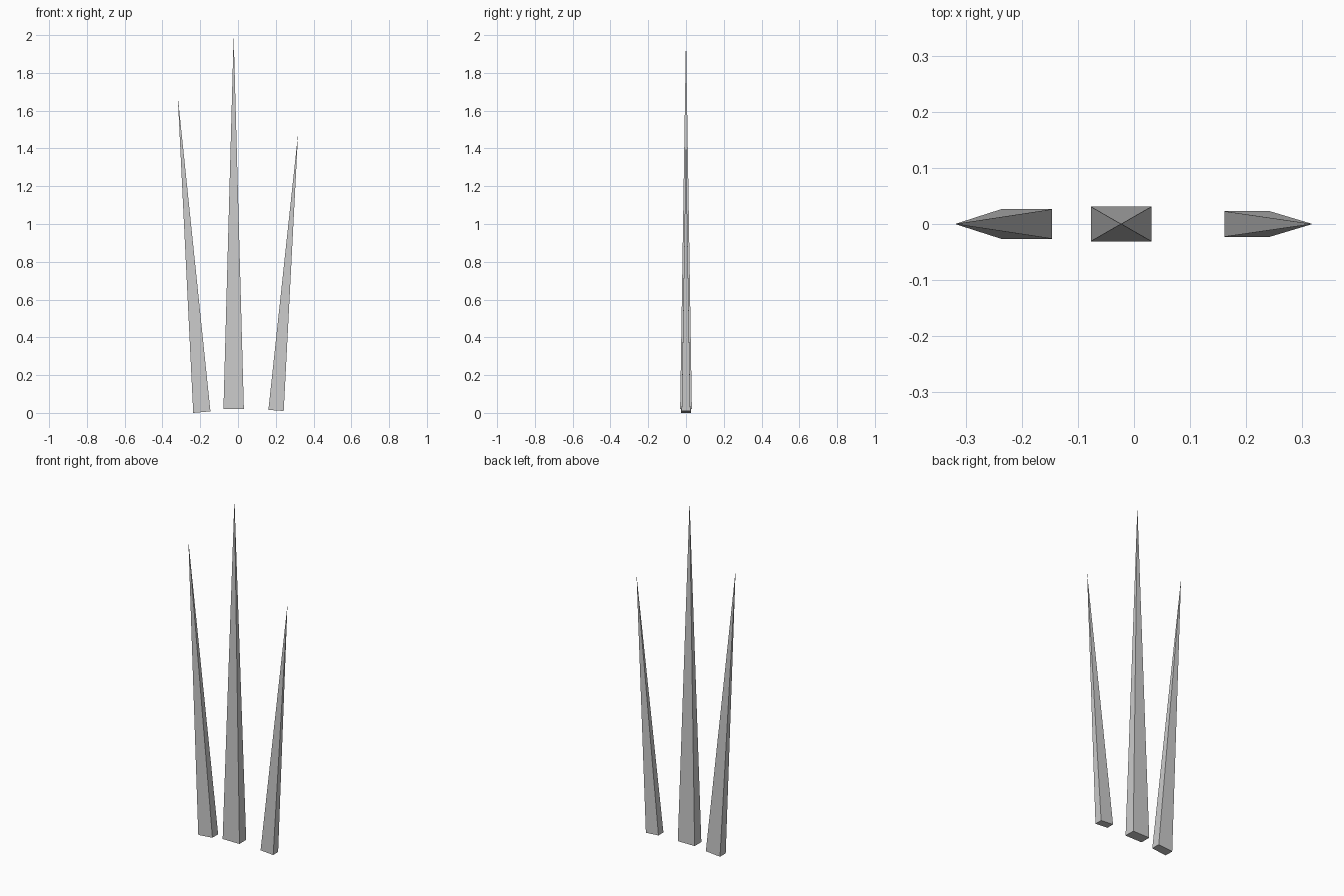
import bpy, bmesh

if "Cube" in bpy.data.objects:
    bpy.data.objects.remove(bpy.data.objects["Cube"])


def spike(name, left, right, apex, half_depth):
    """Four-sided spike: base edge from left to right (x, z), closing to an apex."""
    bm = bmesh.new()
    base = [bm.verts.new((x, y, z)) for (x, z), y in (
        (left, -half_depth), (right, -half_depth),
        (right, half_depth), (left, half_depth))]
    tip = bm.verts.new((apex[0], 0, apex[1]))
    bm.faces.new(base[::-1])
    for i in range(4):
        bm.faces.new((base[i], base[(i + 1) % 4], tip))
    bmesh.ops.recalc_face_normals(bm, faces=bm.faces)
    mesh = bpy.data.meshes.new(name)
    bm.to_mesh(mesh)
    bm.free()
    obj = bpy.data.objects.new(name, mesh)
    bpy.context.collection.objects.link(obj)
    return obj


# Tall upright spike, with a shorter one leaning outwards on each side
spike("middle_spike", (-0.077, 0.021), (0.031, 0.021), (-0.023, 2.0), 0.031)
spike("left_spike", (-0.237, 0.0), (-0.146, 0.008), (-0.319, 1.678), 0.0263)
spike("right_spike", (0.161, 0.016), (0.242, 0.010), (0.318, 1.478), 0.0228)
